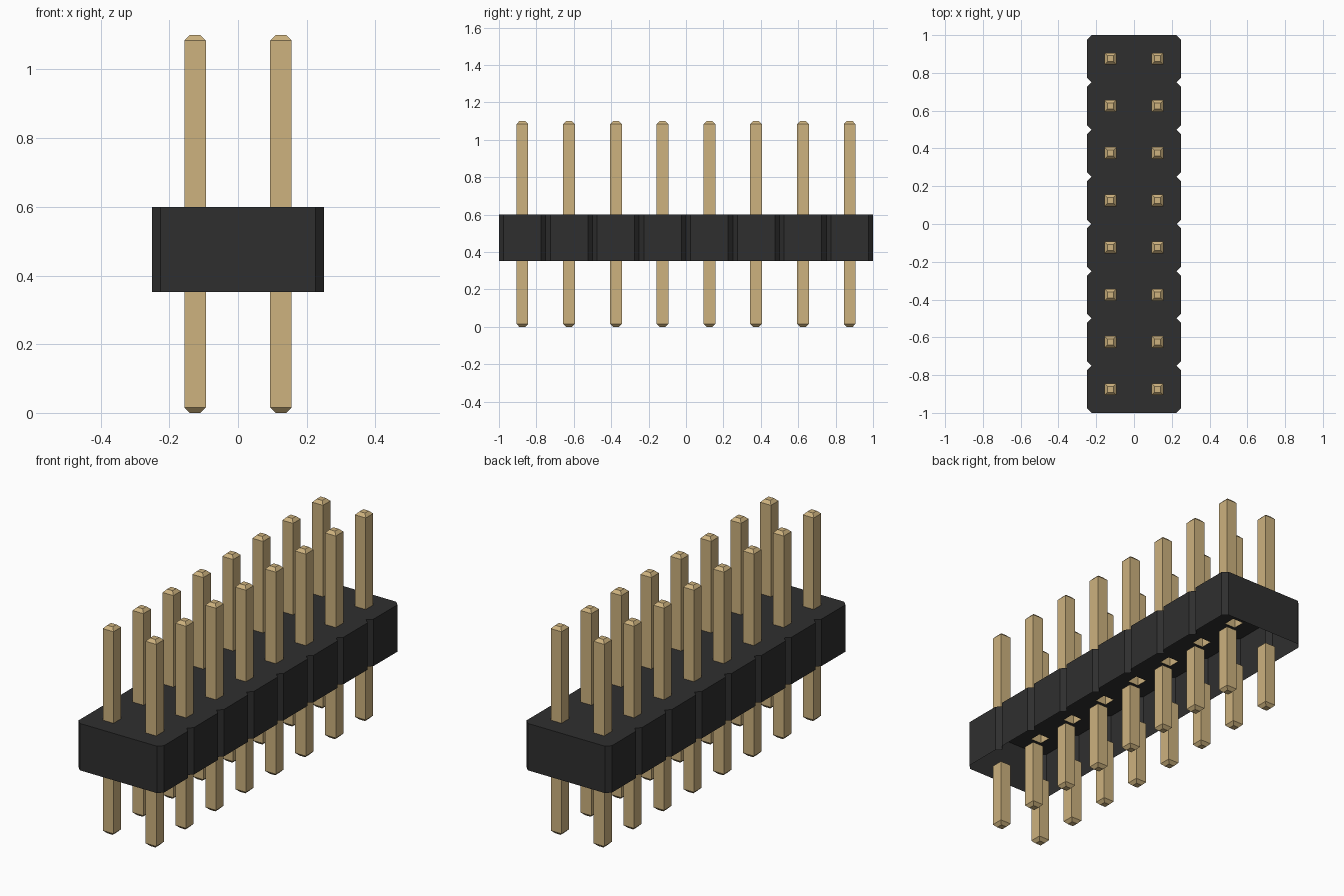
import bpy, bmesh

cube = bpy.data.objects.get("Cube")
if cube:
    bpy.data.objects.remove(cube, do_unlink=True)

COUNT, PITCH, CUT = 8, 0.25, 0.025     # segments, spacing, corner chamfer
BASE, TOP, PIN_TOP = 0.352, 0.60, 1.10
PIN_HALF, TIP_HALF, TIP_H = 0.0315, 0.016, 0.016
ROWS = [(i - (COUNT - 1) / 2) * PITCH for i in range(COUNT)]


def make_material(name, color):
    mat = bpy.data.materials.new(name)
    mat.use_nodes = True
    mat.diffuse_color = (*color, 1)
    bsdf = mat.node_tree.nodes["Principled BSDF"]
    bsdf.inputs["Base Color"].default_value = (*color, 1)
    return mat


def finish(bm, name, mat):
    mesh = bpy.data.meshes.new(name)
    bm.to_mesh(mesh)
    bm.free()
    mesh.materials.append(mat)
    obj = bpy.data.objects.new(name, mesh)
    bpy.context.collection.objects.link(obj)
    return obj


def square(x, y, half):
    return [(x + sx * half, y + sy * half)
            for sx, sy in ((-1, -1), (1, -1), (1, 1), (-1, 1))]


def ring(bm, points, z):
    return [bm.verts.new((x, y, z)) for x, y in points]


def bridge(bm, low, high):
    n = len(low)
    for i in range(n):
        j = (i + 1) % n
        bm.faces.new((low[i], low[j], high[j], high[i]))


def loop_edges(bm, verts):
    return [bm.edges.new((v, verts[(i + 1) % len(verts)])) for i, v in enumerate(verts)]


black = make_material("black plastic", (0.028, 0.028, 0.028))
gold = make_material("gold metal", (0.61, 0.445, 0.209))

# Notched outline: up the +x side, then down the -x side
side = []
for y in ROWS:
    h = PITCH / 2
    side += [(PITCH - CUT, y - h), (PITCH, y - h + CUT), (PITCH, y + h - CUT)]
side.append((PITCH - CUT, ROWS[-1] + PITCH / 2))
outline = side + [(-x, y) for x, y in reversed(side)]

# Housing: walls and a top plate pierced by the pins, open underneath
bm = bmesh.new()
low, high = ring(bm, outline, BASE), ring(bm, outline, TOP)
bridge(bm, low, high)
edges = [e for e in bm.edges if all(v.co.z > TOP - 0.001 for v in e.verts)]
for y in ROWS:
    for x in (-PITCH / 2, PITCH / 2):
        edges += loop_edges(bm, ring(bm, square(x, y, PIN_HALF), TOP))
bmesh.ops.triangle_fill(bm, edges=edges, use_beauty=True, normal=(0, 0, 1))
for f in bm.faces:
    f.normal_update()
    if abs(f.normal.z) > 0.9 and f.normal.z < 0:
        f.normal_flip()
finish(bm, "housing", black)


# Pins: hollow square posts with tapered tips, above and below the housing
def make_pins(name, root, tip):
    bm = bmesh.new()
    step = TIP_H if tip > root else -TIP_H
    for y in ROWS:
        for x in (-PITCH / 2, PITCH / 2):
            a = ring(bm, square(x, y, PIN_HALF), root)
            b = ring(bm, square(x, y, PIN_HALF), tip - step)
            c = ring(bm, square(x, y, TIP_HALF), tip)
            bridge(bm, a, b)
            bridge(bm, b, c)
            bm.faces.new(c)
    if tip < root:
        bmesh.ops.reverse_faces(bm, faces=bm.faces[:])
    finish(bm, name, gold)


make_pins("upper_pins", TOP, PIN_TOP)
make_pins("lower_pins", BASE, 0)
